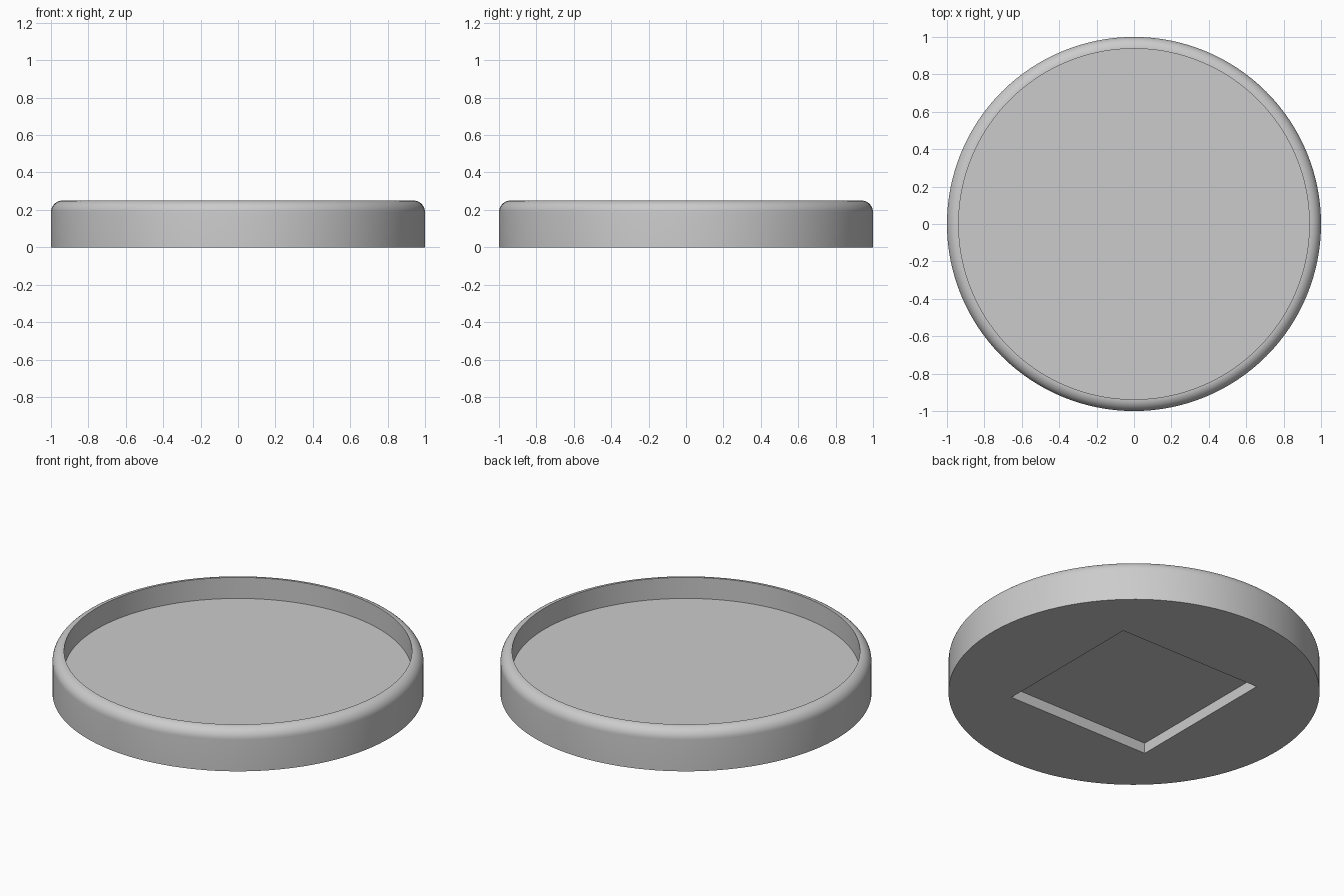
import bpy, bmesh
from math import sin, cos, pi, radians
from mathutils import Vector

RADIUS, HEIGHT, FILLET = 1.0, 0.25, 0.0625
FLOOR_Z, POCKET_SIDE, POCKET_DEPTH = 0.125, 0.9375, 0.0625
INNER = RADIUS - FILLET

cube = bpy.data.objects.get("Cube")
if cube:
    bpy.data.objects.remove(cube, do_unlink=True)

grey = bpy.data.materials.new("light_grey")
grey.use_nodes = True
colour = (0.6, 0.6, 0.6, 1)
grey.diffuse_color = colour
grey.node_tree.nodes["Principled BSDF"].inputs["Base Color"].default_value = colour


def add_object(name, bm):
    bmesh.ops.recalc_face_normals(bm, faces=bm.faces)
    mesh = bpy.data.meshes.new(name)
    bm.to_mesh(mesh)
    bm.free()
    mesh.materials.append(grey)
    obj = bpy.data.objects.new(name, mesh)
    bpy.context.collection.objects.link(obj)
    return obj


# Round tray: inner wall, rounded rim and outer wall, turned about z
profile = [(INNER, FLOOR_Z)]
for i in range(11):
    a = pi / 2 * (1 - i / 10)
    profile.append((INNER + FILLET * cos(a), HEIGHT - FILLET + FILLET * sin(a)))
profile.append((RADIUS, 0))

bm = bmesh.new()
verts = [bm.verts.new((r, 0, z)) for r, z in profile]
edges = [bm.edges.new(pair) for pair in zip(verts, verts[1:])]
bmesh.ops.spin(bm, geom=verts + edges, cent=(0, 0, 0), axis=(0, 0, 1),
               angle=2 * pi, steps=128, use_duplicate=False)
bmesh.ops.remove_doubles(bm, verts=bm.verts, dist=1e-5)
# Tray floor and underside
bmesh.ops.holes_fill(bm, edges=[e for e in bm.edges if e.is_boundary], sides=0)
tray = add_object("round_tray", bm)

# Square pocket in the underside
bm = bmesh.new()
bmesh.ops.create_cube(bm, size=1)
bmesh.ops.scale(bm, verts=bm.verts,
                vec=Vector((POCKET_SIDE, POCKET_SIDE, 2 * POCKET_DEPTH)))
cutter = add_object("pocket_cutter", bm)
cutter.hide_render = True

cut = tray.modifiers.new("underside_pocket", 'BOOLEAN')
cut.operation = 'DIFFERENCE'
cut.solver = 'EXACT'
cut.object = cutter

bpy.ops.object.select_all(action='DESELECT')
tray.select_set(True)
bpy.context.view_layer.objects.active = tray
bpy.ops.object.modifier_apply(modifier=cut.name)
bpy.data.objects.remove(cutter, do_unlink=True)
bpy.ops.object.shade_smooth_by_angle(angle=radians(30))
